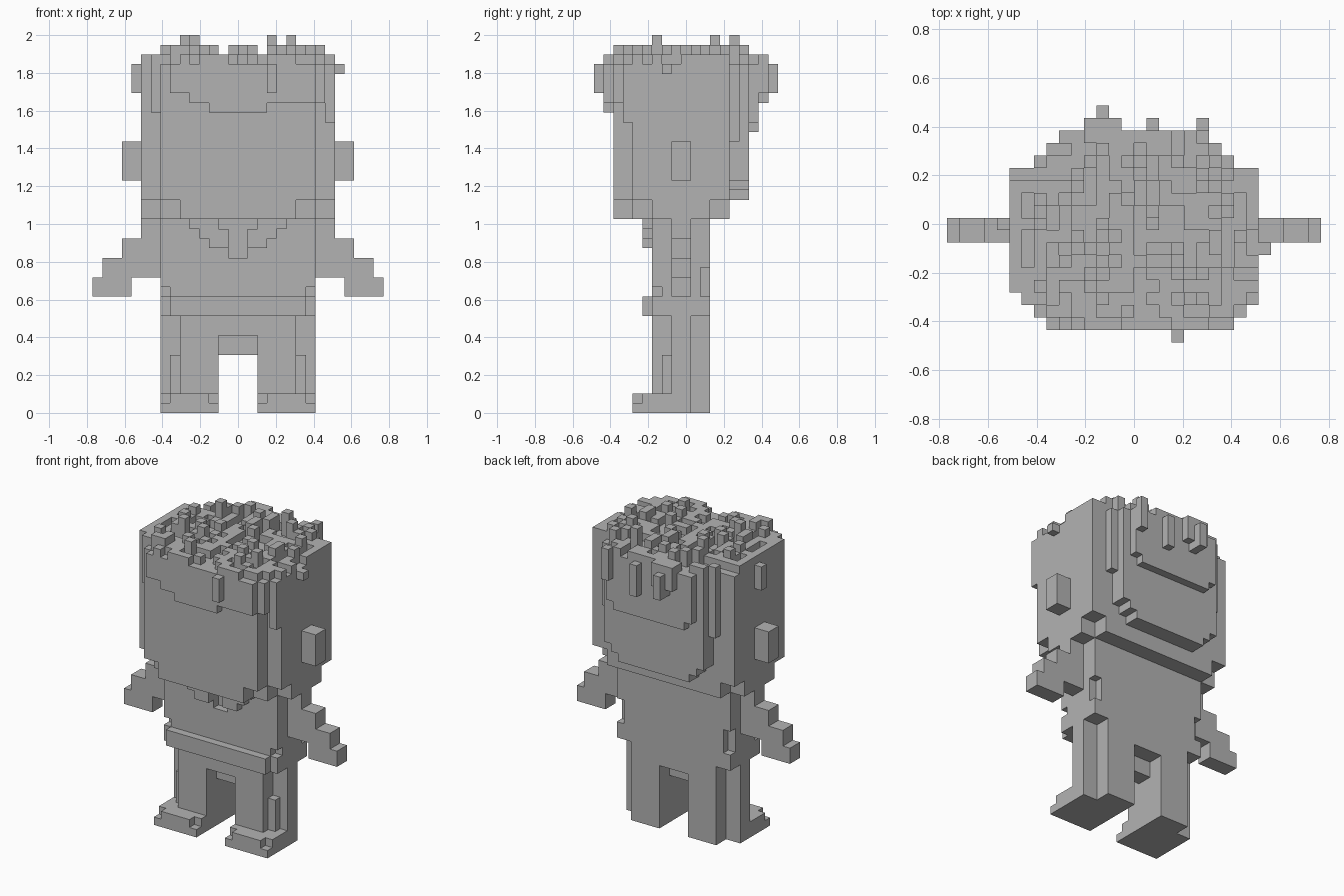
import bpy, bmesh, random
from mathutils import Matrix, Vector

V = 2 / 39  # block size
random.seed(4)

old = bpy.data.objects.get("Cube")
if old:
    bpy.data.objects.remove(old)

grey = bpy.data.materials.new("plain_grey")
grey.use_nodes = True
tone = (0.45, 0.45, 0.45, 1)
grey.diffuse_color = tone
grey.node_tree.nodes["Principled BSDF"].inputs["Base Color"].default_value = tone


def mirrored(boxes):
    """Boxes plus their copies on the other side."""
    return boxes + [(-b, -a, *rest) for a, b, *rest in boxes]


def part(name, boxes):
    """One object from boxes (x0, x1, y0, y1, z0, z1) in block units."""
    bm = bmesh.new()
    for x0, x1, y0, y1, z0, z1 in boxes:
        centre = Vector((x0 + x1, y0 + y1, z0 + z1)) * V / 2
        size = Vector((x1 - x0, y1 - y0, z1 - z0)) * V
        bmesh.ops.create_cube(bm, size=1, matrix=Matrix.Translation(centre) @ Matrix.Diagonal((*size, 1)))
    mesh = bpy.data.meshes.new(name)
    bm.to_mesh(mesh)
    bm.free()
    mesh.materials.append(grey)
    obj = bpy.data.objects.new(name, mesh)
    bpy.context.collection.objects.link(obj)


# Feet with clipped toe corners
part("feet", mirrored([
    (2, 8, -5.5, 0.5, 0, 1),
    (2, 8, -4.5, 0.5, 1, 2),
    (3, 7, -5.5, -4.5, 1, 2),
    (2, 6, 0.5, 2.5, 0, 2),
]))

# Legs, outer trouser folds and crotch
part("legs", mirrored([
    (2, 6, -3.5, 2.5, 2, 10),
    (6, 8, -1.5, 0.5, 2, 10),
    (6, 7, -2.5, -1.5, 2, 6),
]))
part("crotch", [(-2, 2, -3.5, 2.5, 8, 10), (-2, 2, -1.5, 0.5, 6, 8)])

# Torso with a neck opening and small hip notches
part("torso", [
    (-8, 8, -3.5, 2.5, 10, 12),
    (-7, 7, -3.5, 2.5, 12, 13),
    (-7, 7, -3.5, 2.5, 13, 15),
    (-8, 8, -3.5, 2.5, 15, 16),
    (-8, 8, -2.5, 2.5, 16, 20),
] + mirrored([
    (7, 8, -2.5, 1.5, 12, 13),
    (7, 8, -3.5, 1.5, 13, 15),
    (1, 8, -3.5, -2.5, 16, 19),
    (2, 8, -3.5, -2.5, 19, 20),
]))
part("belt", [(-7, 7, -4.5, -3.5, 10, 12)])
part("collar", mirrored([
    (2, 5, -4.5, -3.5, 19, 20),
    (1, 4, -4.5, -3.5, 18, 19),
    (1, 3, -4.5, -3.5, 17, 18),
]))

# Stepped arms
part("arms", mirrored([
    (8, 10, -1.5, 0.5, 18, 20),
    (8, 12, -1.5, 0.5, 16, 18),
    (8, 14, -1.5, 0.5, 14, 16),
    (11, 15, -1.5, 0.5, 12, 14),
]))

# Head, jaw and ears
part("head", [
    (-8, 8, -7.5, 4.5, 22, 36),
    (-10, 10, -5.5, 4.5, 22, 36),
])
part("jaw", [
    (-6, 6, -7.5, 4.5, 20, 22),
    (-8, 8, -5.5, 4.5, 20, 22),
    (-10, 10, -3.5, 2.5, 20, 22),
])
part("ears", mirrored([(10, 12, -1.5, 0.5, 24, 28)]))

# Hair on the back of the head, in stepped layers
part("back_hair", [
    (-5, 5, 4.5, 6.5, 22, 23),
    (-6, 6, 4.5, 6.5, 23, 24),
    (-7, 7, 4.5, 6.5, 24, 36),
    (-8, 8, 4.5, 5.5, 28, 36),
    (-5, 5, 6.5, 7.5, 29, 30),
    (-6, 6, 6.5, 7.5, 30, 36),
])

# Fringe and temples
part("fringe", [
    (-7, -5, -8.5, -7.5, 33, 36),
    (-5, -3, -8.5, -7.5, 32, 36),
    (-3, 3, -8.5, -7.5, 31, 36),
    (3, 8, -8.5, -7.5, 32, 36),
    (-9, -8, -6.5, -5.5, 31, 36),
    (8, 9, -7.5, -5.5, 32, 36),
    (9, 10, -6.5, -5.5, 30, 36),
])

# Loose strands hanging outside the outline
part("strands", [
    (3, 4, -9.5, -8.5, 33, 36),
    (-4, -1, 7.5, 8.5, 34, 37),
    (-3, -2, 7.5, 9.5, 33, 36),
    (1, 2, 7.5, 8.5, 32, 36),
    (5, 6, 7.5, 8.5, 33, 37),
    (-11, -10, -0.5, 0.5, 33, 36),
    (10, 11, -2.5, -1.5, 35, 36),
])


def half_width(y):
    """Half-width of the crown in the row of blocks starting at y."""
    if y >= 4.5:
        return {4.5: 8, 5.5: 7}.get(y, 6)
    return {-6.5: 9, -7.5: 8, -8.5: 7}.get(y, 10)


# Crown of uneven tufts
tufts = []
for row in range(16):
    y = row - 8.5
    w = half_width(y)
    for x in range(-w, w):
        rim = row in (0, 15) or x in (-w, w - 1)
        top = random.choice((36, 37, 37) if rim else (36, 36, 37, 37, 38))
        if top > 36:
            tufts.append((x, x + 1, y, y + 1, 36, top))
for x, y in ((-6, -3.5), (-5, 2.5), (3, 4.5), (5, 2.5)):
    tufts.append((x, x + 1, y, y + 1, 36, 39))
part("crown_tufts", tufts)
